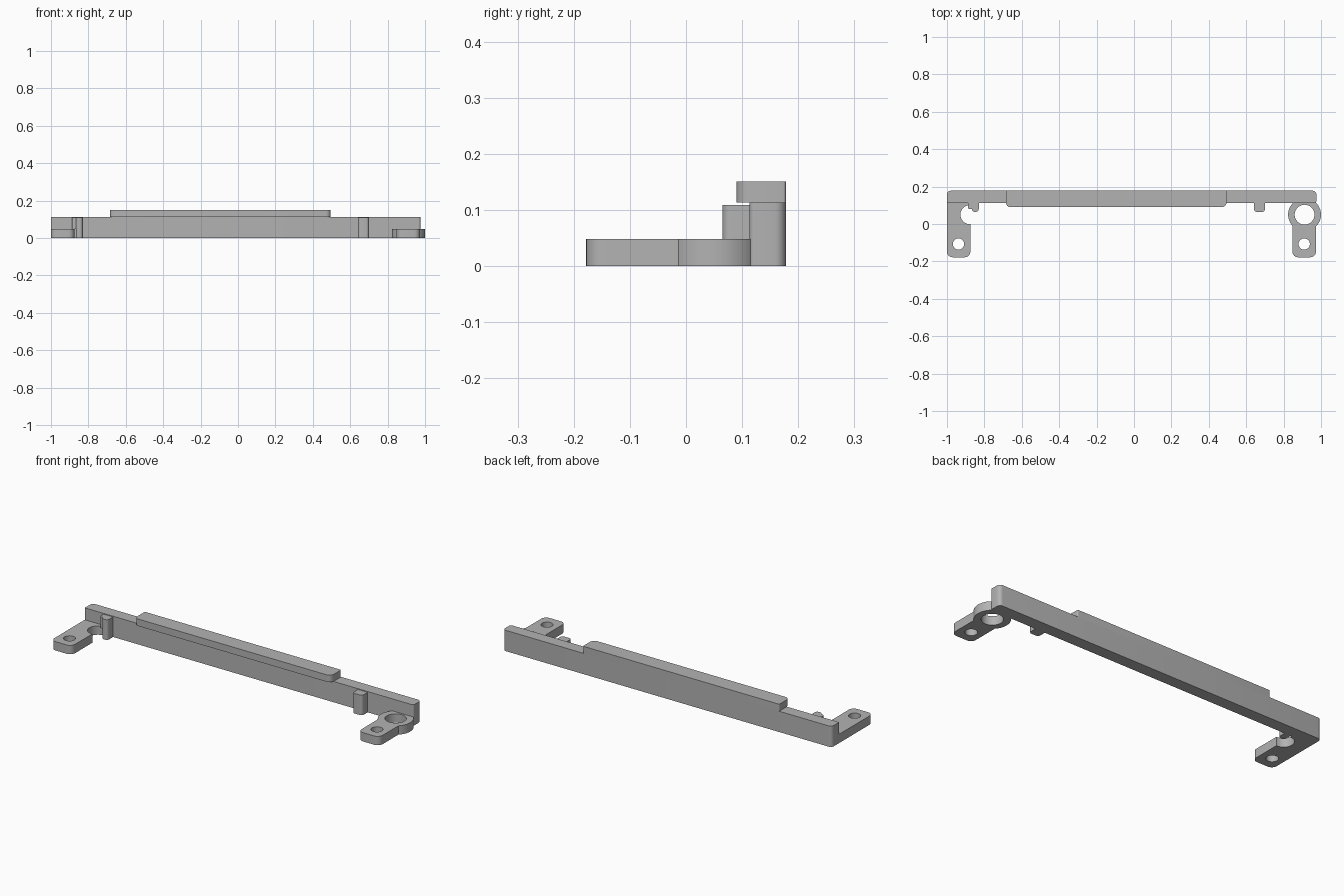
import bpy, bmesh, math
from mathutils import Vector

cube = bpy.data.objects.get("Cube")
if cube:
    bpy.data.objects.remove(cube, do_unlink=True)

grey = bpy.data.materials.new("plain grey")
grey.use_nodes = True
colour = (0.45, 0.45, 0.45, 1)
grey.diffuse_color = colour
grey.node_tree.nodes["Principled BSDF"].inputs["Base Color"].default_value = colour


def rounded(corners, steps=6):
    """Outline from (x, y, radius) corners, each rounded with a tangent arc."""
    out = []
    n = len(corners)
    for i, (x, y, r) in enumerate(corners):
        p = Vector((x, y))
        if r == 0:
            out.append(p)
            continue
        a = (Vector(corners[i - 1][:2]) - p).normalized()
        b = (Vector(corners[(i + 1) % n][:2]) - p).normalized()
        half = a.angle(b) / 2
        centre = p + (a + b).normalized() * r / math.sin(half)
        start = p + a * r / math.tan(half) - centre
        end = p + b * r / math.tan(half) - centre
        for k in range(steps + 1):
            t = k / steps
            sweep = start.angle(end)
            mix = (start * math.sin((1 - t) * sweep) + end * math.sin(t * sweep)) / math.sin(sweep)
            out.append(centre + mix)
    return out


def circle(x, y, r, n=48):
    return [Vector((x + r * math.cos(k * math.tau / n), y + r * math.sin(k * math.tau / n)))
            for k in range(n)]


def extrude(name, outline, z0, z1):
    bm = bmesh.new()
    face = bm.faces.new([bm.verts.new((p.x, p.y, z0)) for p in outline])
    top = bmesh.ops.extrude_face_region(bm, geom=[face])["geom"]
    bmesh.ops.translate(bm, vec=(0, 0, z1 - z0),
                        verts=[v for v in top if isinstance(v, bmesh.types.BMVert)])
    bmesh.ops.recalc_face_normals(bm, faces=bm.faces)
    mesh = bpy.data.meshes.new(name)
    bm.to_mesh(mesh)
    bm.free()
    obj = bpy.data.objects.new(name, mesh)
    bpy.context.collection.objects.link(obj)
    mesh.materials.append(grey)
    return obj


def combine(obj, tool, operation):
    mod = obj.modifiers.new("combine", "BOOLEAN")
    mod.object, mod.operation, mod.solver = tool, operation, "EXACT"
    bpy.context.view_layer.objects.active = obj
    bpy.ops.object.modifier_apply(modifier=mod.name)
    bpy.data.objects.remove(tool, do_unlink=True)


def drill(obj, x, y, r):
    combine(obj, extrude("hole_cutter", circle(x, y, r), -0.1, 0.2), "DIFFERENCE")


BACK, FRONT, BEAM_Y = 0.178, -0.178, 0.113
BEAM_TOP, ARM_TOP, PEG_TOP = 0.113, 0.048, 0.109
HOLE_Y, RING_Y = -0.107, 0.05

# Long back beam and the raised lip on it
beam = extrude("beam", rounded([(-1, BEAM_Y, 0), (0.975, BEAM_Y, 0.01),
                                (0.975, BACK, 0.02), (-1, BACK, 0.02)]), 0, BEAM_TOP)
lip = extrude("lip", rounded([(-0.685, 0.09, 0.025), (0.495, 0.09, 0.025),
                              (0.495, BACK, 0.005), (-0.685, BACK, 0.005)]), BEAM_TOP, 0.151)

# Right arm with a half-round bite
right_arm = extrude("right_arm", rounded([(-1, FRONT, 0.03), (-0.875, FRONT, 0.03),
                                          (-0.875, BEAM_Y, 0), (-1, BEAM_Y, 0)]), 0, ARM_TOP)
drill(right_arm, -0.877, RING_Y, 0.051)
drill(right_arm, -0.938, HOLE_Y, 0.03)

# Left arm merged with its ring
left_arm = extrude("left_arm", rounded([(0.847, FRONT, 0.03), (0.973, FRONT, 0.03),
                                        (0.973, 0.04, 0), (0.847, 0.04, 0)]), 0, ARM_TOP)
combine(left_arm, extrude("ring", circle(0.912, RING_Y, 0.088), 0, ARM_TOP), "UNION")
drill(left_arm, 0.912, RING_Y, 0.053)
drill(left_arm, 0.91, HOLE_Y, 0.03)

# Pegs on the front of the beam
parts = [beam, lip, right_arm, left_arm]
for name, x0, x1 in (("right_peg", -0.867, -0.83), ("left_peg", 0.642, 0.7)):
    parts.append(extrude(name, rounded([(x0, 0.065, 0.015), (x1, 0.065, 0.015),
                                        (x1, BEAM_Y, 0), (x0, BEAM_Y, 0)]), 0, PEG_TOP))
parts.append(extrude("right_peg_tab", rounded([(-0.887, 0.08, 0.008), (-0.867, 0.08, 0),
                                               (-0.867, BEAM_Y, 0), (-0.887, BEAM_Y, 0)]),
                     ARM_TOP, PEG_TOP))

# Smooth the round walls, keep the edges sharp
bpy.ops.object.select_all(action="DESELECT")
for part in parts:
    part.select_set(True)
bpy.context.view_layer.objects.active = beam
bpy.ops.object.shade_smooth_by_angle(angle=math.radians(30))
